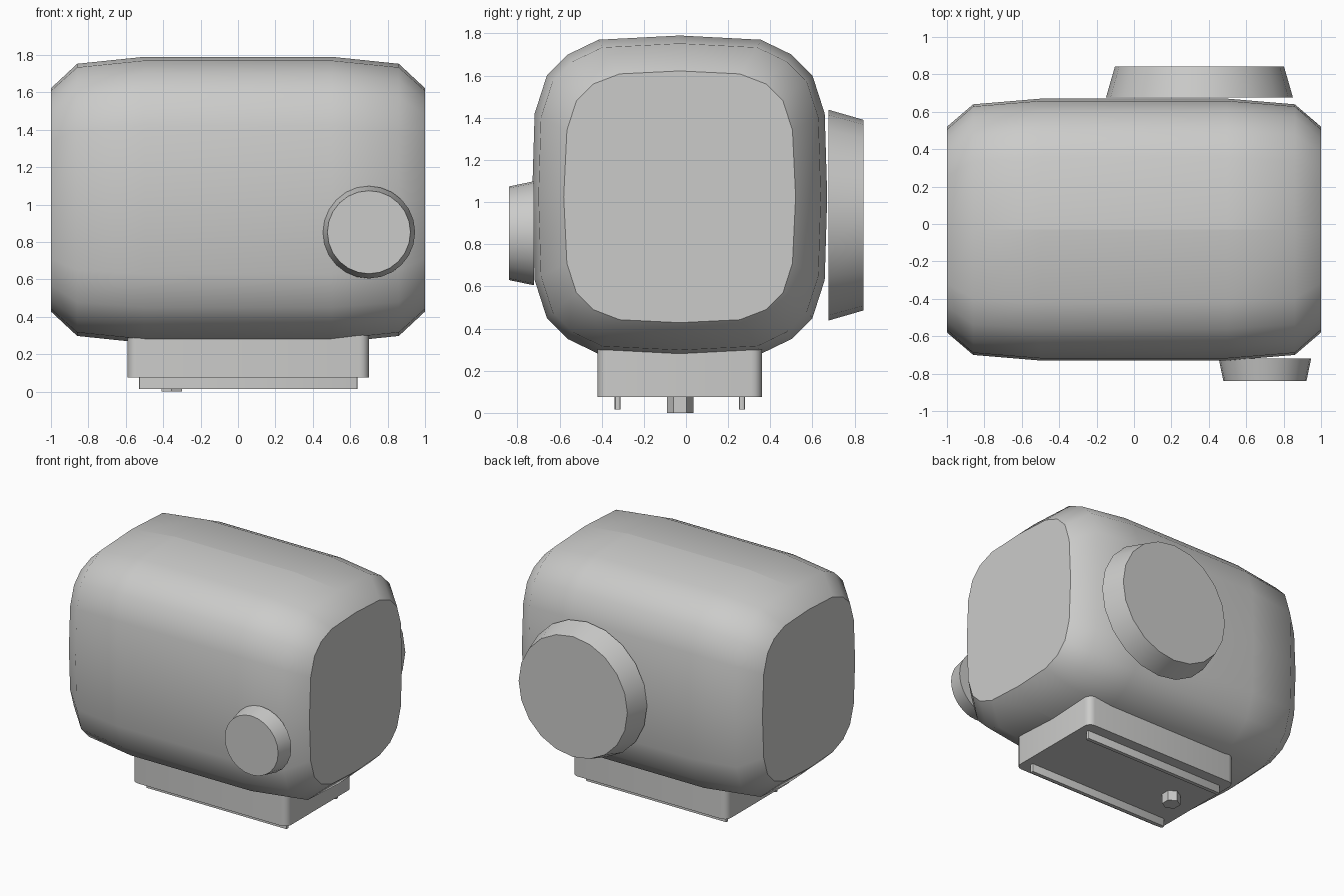
import bpy, bmesh, math
from mathutils import Matrix, Vector

if "Cube" in bpy.data.objects:
    bpy.data.objects.remove(bpy.data.objects["Cube"])

grey = bpy.data.materials.new("light_grey")
grey.diffuse_color = (0.6, 0.6, 0.59, 1)
grey.use_nodes = True
grey.node_tree.nodes["Principled BSDF"].inputs["Base Color"].default_value = grey.diffuse_color


def finish(bm, name, angle=42):
    bmesh.ops.recalc_face_normals(bm, faces=bm.faces)
    me = bpy.data.meshes.new(name)
    bm.to_mesh(me)
    bm.free()
    me.materials.append(grey)
    ob = bpy.data.objects.new(name, me)
    bpy.context.collection.objects.link(ob)
    bpy.ops.object.select_all(action='DESELECT')
    ob.select_set(True)
    bpy.context.view_layer.objects.active = ob
    bpy.ops.object.shade_smooth_by_angle(angle=math.radians(angle))
    return ob


def block(name, lo, hi, radius, segments):
    """Box with rounded vertical corners."""
    lo, hi = Vector(lo), Vector(hi)
    bm = bmesh.new()
    bmesh.ops.create_cube(bm, size=1)
    for v in bm.verts:
        v.co = Vector((lo[i] + (v.co[i] + 0.5) * (hi[i] - lo[i]) for i in range(3)))
    upright = [e for e in bm.edges
               if abs(e.verts[0].co.z - e.verts[1].co.z) > 1e-4]
    bmesh.ops.bevel(bm, geom=upright, offset=radius, segments=segments,
                    profile=0.5, affect='EDGES')
    return finish(bm, name)


def frustum(name, centre, r1, r2, depth, sides, rot_x=0.0, rot_z=0.0):
    bm = bmesh.new()
    m = (Matrix.Translation(centre) @ Matrix.Rotation(rot_x, 4, 'X')
         @ Matrix.Rotation(rot_z, 4, 'Z'))
    bmesh.ops.create_cone(bm, cap_ends=True, segments=sides, radius1=r1,
                          radius2=r2, depth=depth, matrix=m)
    return finish(bm, name)


# body: rounded-square sections lofted along x, with tapered ends
def section(quarter):
    q = quarter
    right = q + [(y, -z) for y, z in q[-2::-1]]
    return right + [(-y, z) for y, z in right[-2:0:-1]]


full = section([(0, .765), (.385, .745), (.53, .675), (.63, .575), (.688, .395), (.70, 0)])
cap = section([(0, .597), (.285, .583), (.41, .535), (.49, .455), (.535, .315), (.55, 0)])
shoulder = [(y * .957, z * .951) for y, z in full]

bm = bmesh.new()
rings = []
for x, prof in ((-1, cap), (-.86, shoulder), (-.5, full),
                (.5, full), (.86, shoulder), (1, cap)):
    rings.append([bm.verts.new((x, y - .03, z + 1.025)) for y, z in prof])
n = len(full)
for a, b in zip(rings, rings[1:]):
    for i in range(n):
        j = (i + 1) % n
        bm.faces.new((a[i], a[j], b[j], b[i]))
bm.faces.new(rings[0])
bm.faces.new(rings[-1])
# crease along the top and bottom centre lines
for a, b in zip(rings[1:-1], rings[2:-1]):
    for i in (0, n // 2):
        bm.edges.get((a[i], b[i])).smooth = False
finish(bm, "body")

# round knobs on front and back
frustum("front_knob", (.70, -.78, .852), .247, .222, .12, 24, math.pi / 2)
frustum("back_disc", (.35, .759, .938), .50, .452, .166, 20, -math.pi / 2)

# foot with two rails and a hexagonal peg
block("foot", (-.59, -.42, .075), (.70, .36, .31), .05, 4)
for name, y in (("front_rail", -.324), ("back_rail", .265)):
    block(name, (-.53, y - .014, .015), (.64, y + .014, .08), .009, 2)
frustum("peg", (-.355, -.028, .04), .063, .063, .08, 6)
